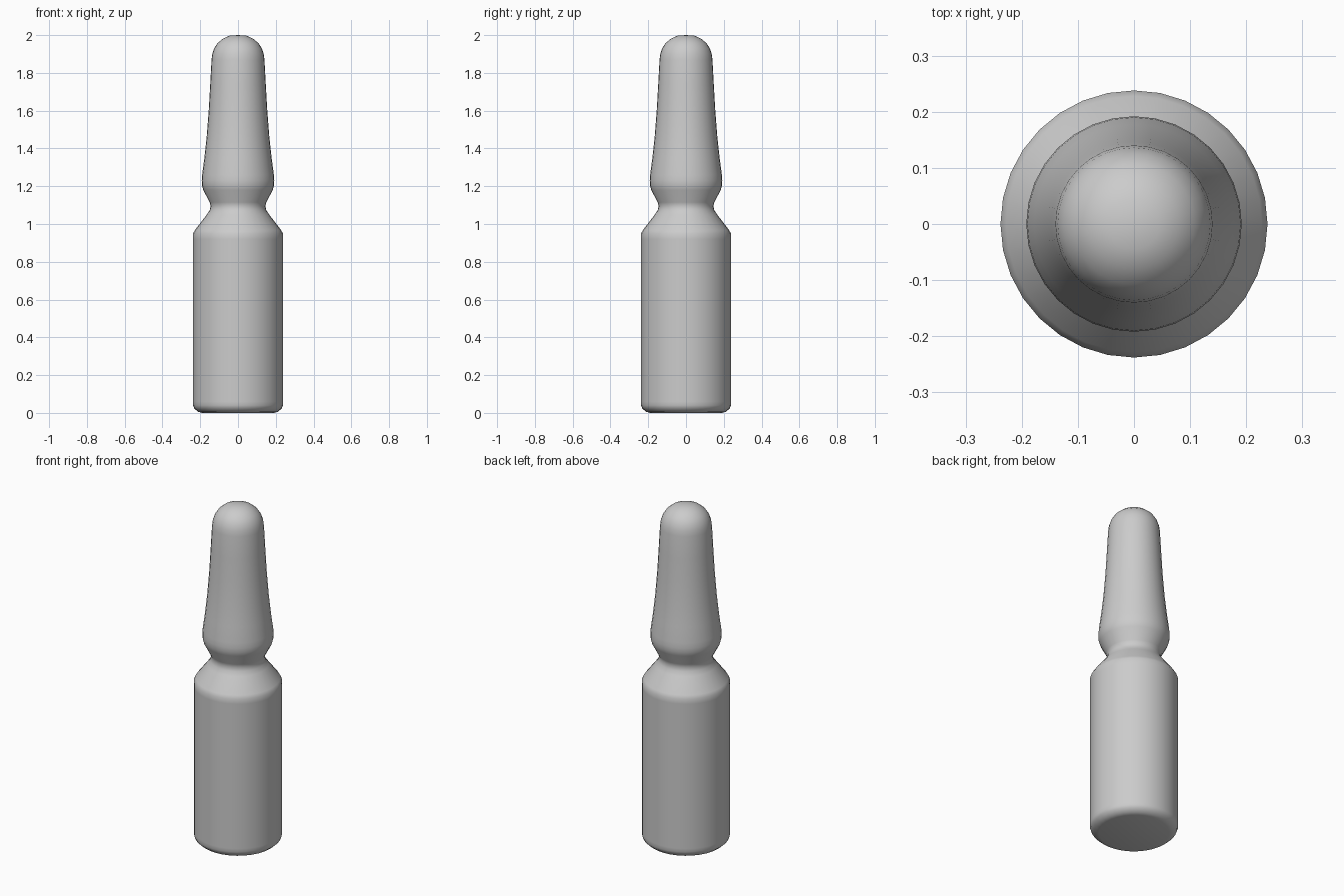
import bpy
import bmesh
import math

cube = bpy.data.objects.get("Cube")
if cube:
    bpy.data.objects.remove(cube, do_unlink=True)

SIDES = 32

# Single flat grey
grey = bpy.data.materials.new("light grey")
grey.use_nodes = True
colour = (0.6, 0.6, 0.6, 1)
grey.diffuse_color = colour
grey.node_tree.nodes["Principled BSDF"].inputs["Base Color"].default_value = colour

# Outline as (radius, height), base to tip
base = [(0.19, 0), (0.212, 0.006), (0.232, 0.024), (0.238, 0.04), (0.238, 0.06)]
body = [(0.238, 0.92), (0.238, 0.95), (0.228, 0.968)]
neck = [(0.165, 1.05), (0.15, 1.073), (0.145, 1.095), (0.15, 1.115)]
bulb = [(0.184, 1.18), (0.191, 1.205), (0.192, 1.23), (0.19, 1.26)]
stem = [(0.178, 1.35), (0.166, 1.46), (0.155, 1.6), (0.147, 1.74), (0.14, 1.87)]
dome = [(0.136, 1.9), (0.126, 1.93), (0.108, 1.958), (0.08, 1.981), (0.045, 1.997)]
profile = base + body + neck + bulb + stem + dome


def lathe(name, points, tip):
    """Spin an outline round z, closing the base flat and the top at a tip."""
    bm = bmesh.new()
    rings = []
    for radius, height in points:
        angles = [2 * math.pi * i / SIDES for i in range(SIDES)]
        rings.append([bm.verts.new((radius * math.cos(a), radius * math.sin(a), height))
                      for a in angles])
    top = bm.verts.new((0, 0, tip))
    bm.faces.new(rings[0][::-1])
    for i in range(SIDES):
        j = (i + 1) % SIDES
        for low, high in zip(rings, rings[1:]):
            bm.faces.new((low[i], low[j], high[j], high[i]))
        bm.faces.new((rings[-1][i], rings[-1][j], top))
    mesh = bpy.data.meshes.new(name)
    bm.to_mesh(mesh)
    bm.free()
    obj = bpy.data.objects.new(name, mesh)
    bpy.context.collection.objects.link(obj)
    return obj


# Sealed glass vial: body, pinched neck and tapering tip in one skin
vial = lathe("sealed_vial", profile, 2)
vial.data.materials.append(grey)
bpy.ops.object.select_all(action="DESELECT")
vial.select_set(True)
bpy.context.view_layer.objects.active = vial
bpy.ops.object.shade_smooth_by_angle(angle=math.radians(60))
